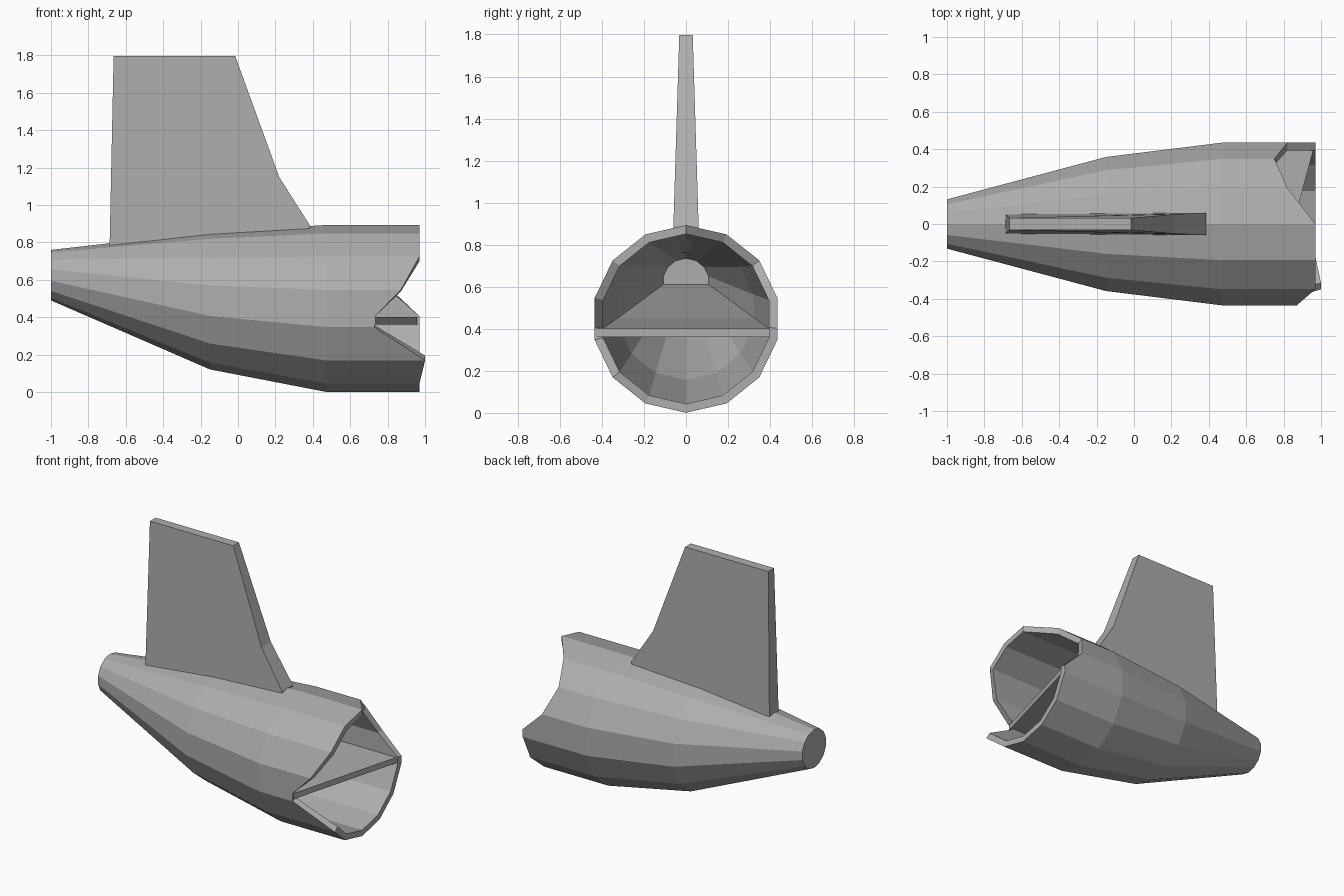
import bpy, bmesh
from math import sin, cos, pi

if "Cube" in bpy.data.objects:
    bpy.data.objects.remove(bpy.data.objects["Cube"])

# Stations along the hull: x, centre height, outer radius, wall thickness
STATIONS = [(-1.0, .625, .135, .025), (-.15, .4885, .3675, .036), (.47, .447, .446, .042)]
# Broken rim: x of each section point, from the top round the +y side, bottom, -y side
RIM = [.97, .82, .75, .82, .97, .97, .97, .97, .97, .97, 1.0, .73, .73, .87, .97, .97]

# Dark grey paint
grey = bpy.data.materials.new("dark_grey")
grey.diffuse_color = (.42, .42, .42, 1)
grey.use_nodes = True
grey.node_tree.nodes["Principled BSDF"].inputs["Base Color"].default_value = grey.diffuse_color


def make_object(name, bm):
    bmesh.ops.recalc_face_normals(bm, faces=bm.faces[:])
    me = bpy.data.meshes.new(name)
    bm.to_mesh(me)
    bm.free()
    me.materials.append(grey)
    ob = bpy.data.objects.new(name, me)
    bpy.context.collection.objects.link(ob)
    return ob


def section(c, r):
    """14-sided section with one extra point per side at floor level."""
    pts = [(r * sin(k * pi / 7), c + r * cos(k * pi / 7)) for k in range(14)]
    w = r * sin(3 * pi / 7)
    pts.insert(4, (w, c - .1 * r))
    pts.insert(12, (-w, c - .1 * r))
    return pts


def bridge(bm, a, b):
    n = len(a)
    for i in range(n):
        j = (i + 1) % n
        bm.faces.new((a[i], a[j], b[j], b[i]))


# Hollow fuselage with torn open end
bm = bmesh.new()
shells = []
for inner in (False, True):
    rings = []
    for x, c, r, t in STATIONS:
        px = x + (.02 if inner and x == -1.0 else 0)
        rings.append([bm.verts.new((px, y, z)) for y, z in section(c, r - t * inner)])
    x, c, r, t = STATIONS[-1]
    rings.append([bm.verts.new((e, y, z)) for e, (y, z) in zip(RIM, section(c, r - t * inner))])
    for a, b in zip(rings, rings[1:]):
        bridge(bm, a, b)
    bm.faces.new(rings[0])
    shells.append(rings)
bridge(bm, shells[0][-1], shells[1][-1])
make_object("fuselage", bm)

# Cabin floor following the hull taper, with a slanted broken front edge
bm = bmesh.new()
rows = []
for x, c, r, t in STATIONS:
    w, z = (r - t / 2) * .975, c - .1 * r
    rows.append([(max(x, -.98), -w, z), (max(x, -.98), w, z)])
rows.append([(.735, -.43, .402), (.968, .43, .402)])
rings = []
for (a, b) in rows:
    rings.append([bm.verts.new(p) for p in (a, b, (b[0], b[1], b[2] - .04), (a[0], a[1], a[2] - .04))])
for a, b in zip(rings, rings[1:]):
    bridge(bm, a, b)
bm.faces.new(rings[0])
bm.faces.new(rings[-1])
make_object("cabin_floor", bm)

# Tail fin: side profile as x, z, half thickness
FIN = [(-.687, .76, .052), (-.665, 1.797, .032), (-.015, 1.797, .032),
       (.22, 1.15, .052), (.385, .89, .06), (.385, .865, .06)]
bm = bmesh.new()
left = [bm.verts.new((x, -h, z)) for x, z, h in FIN]
right = [bm.verts.new((x, h, z)) for x, z, h in FIN]
bridge(bm, left, right)
bm.faces.new(left)
bm.faces.new(right)
make_object("tail_fin", bm)
